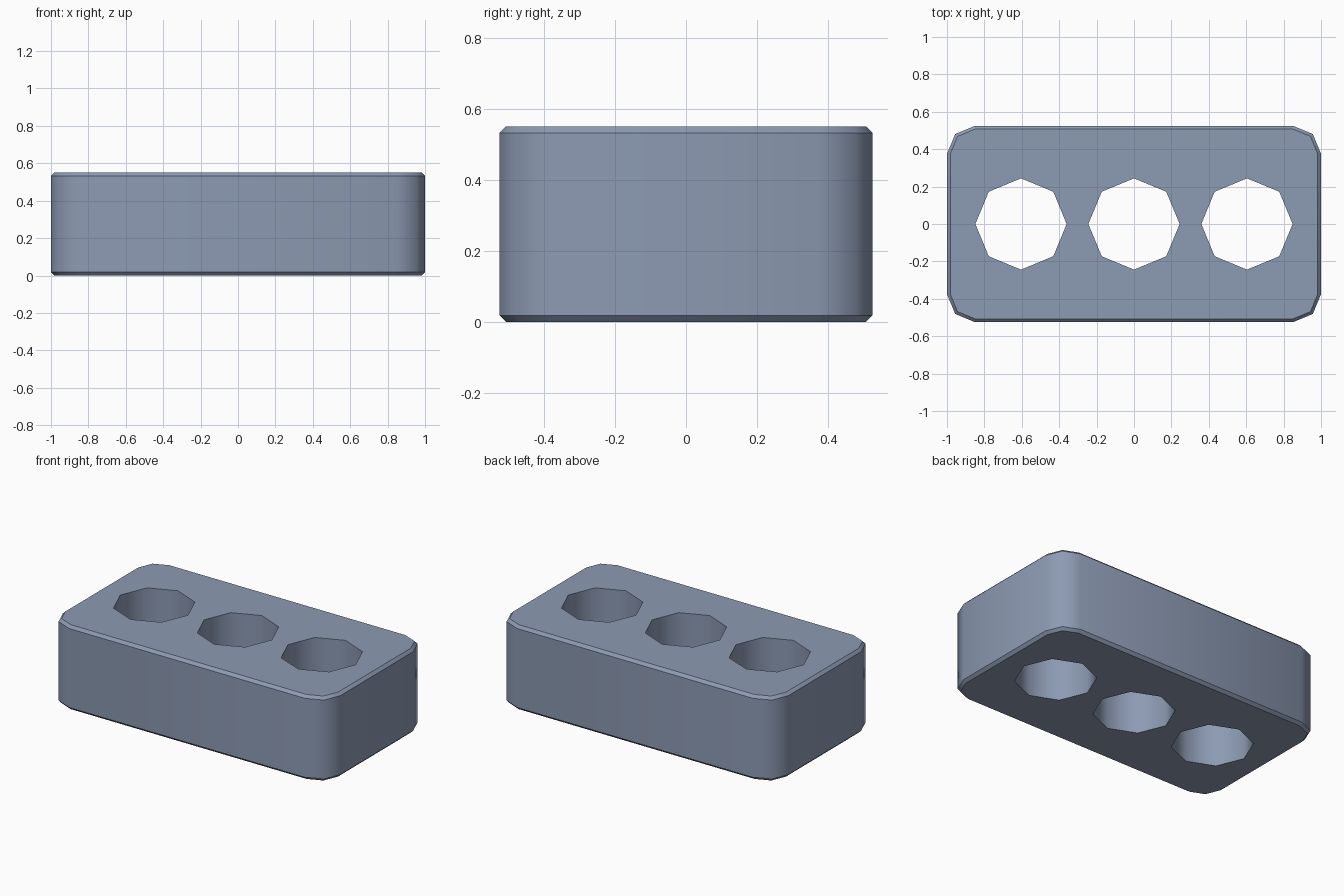
import bpy, bmesh
from math import sin, cos, pi

if "Cube" in bpy.data.objects:
    bpy.data.objects.remove(bpy.data.objects["Cube"])

W, D, H = 1.0, 0.525, 0.55      # half width, half depth, height
R, C = 0.15, 0.018              # corner radius, rim chamfer
HOLE_R, PITCH = 0.244, 0.604

bm = bmesh.new()


def ring(points, z):
    return [bm.verts.new((x, y, z)) for x, y in points]


def bridge(a, b):
    n = len(a)
    for i in range(n):
        j = (i + 1) % n
        bm.faces.new((a[i], a[j], b[j], b[i]))


def outline(inset):
    pts = []
    for k, (sx, sy) in enumerate([(1, 1), (-1, 1), (-1, -1), (1, -1)]):
        for s in range(3):
            a = k * pi / 2 + s * pi / 4
            pts.append((sx * (W - R) + (R - inset) * cos(a),
                        sy * (D - R) + (R - inset) * sin(a)))
    return pts


def loop_edges(r):
    return [bm.edges.get((r[i], r[(i + 1) % len(r)])) for i in range(len(r))]


# outer shell: chamfer, wall, chamfer
shell = [ring(outline(i), z) for i, z in
         [(C, 0), (0, C), (0, H - C), (C, H)]]
for a, b in zip(shell, shell[1:]):
    bridge(a, b)

# three octagonal through holes
holes = []
for cx in (-PITCH, 0, PITCH):
    pts = [(cx + HOLE_R * cos(i * pi / 4), HOLE_R * sin(i * pi / 4)) for i in range(8)]
    low, high = ring(pts, 0), ring(pts, H)
    bridge(high, low)
    holes.append((low, high))

# flat bottom and top around the holes
for outer, side, nz in ((shell[0], 0, -1), (shell[3], 1, 1)):
    edges = loop_edges(outer)
    for h in holes:
        edges += loop_edges(h[side])
    bmesh.ops.triangle_fill(bm, edges=edges, use_beauty=True, normal=(0, 0, nz))
bmesh.ops.recalc_face_normals(bm, faces=bm.faces[:])

# smooth walls, crisp horizontal rims
for f in bm.faces:
    f.smooth = True
for r in shell + [x for h in holes for x in h]:
    for e in loop_edges(r):
        e.smooth = False

mesh = bpy.data.meshes.new("three_hole_block")
bm.to_mesh(mesh)
bm.free()
obj = bpy.data.objects.new("three_hole_block", mesh)
bpy.context.collection.objects.link(obj)

# slate blue-grey
mat = bpy.data.materials.new("slate")
mat.diffuse_color = (0.265, 0.325, 0.45, 1)
mat.use_nodes = True
mat.node_tree.nodes["Principled BSDF"].inputs["Base Color"].default_value = mat.diffuse_color
mesh.materials.append(mat)
